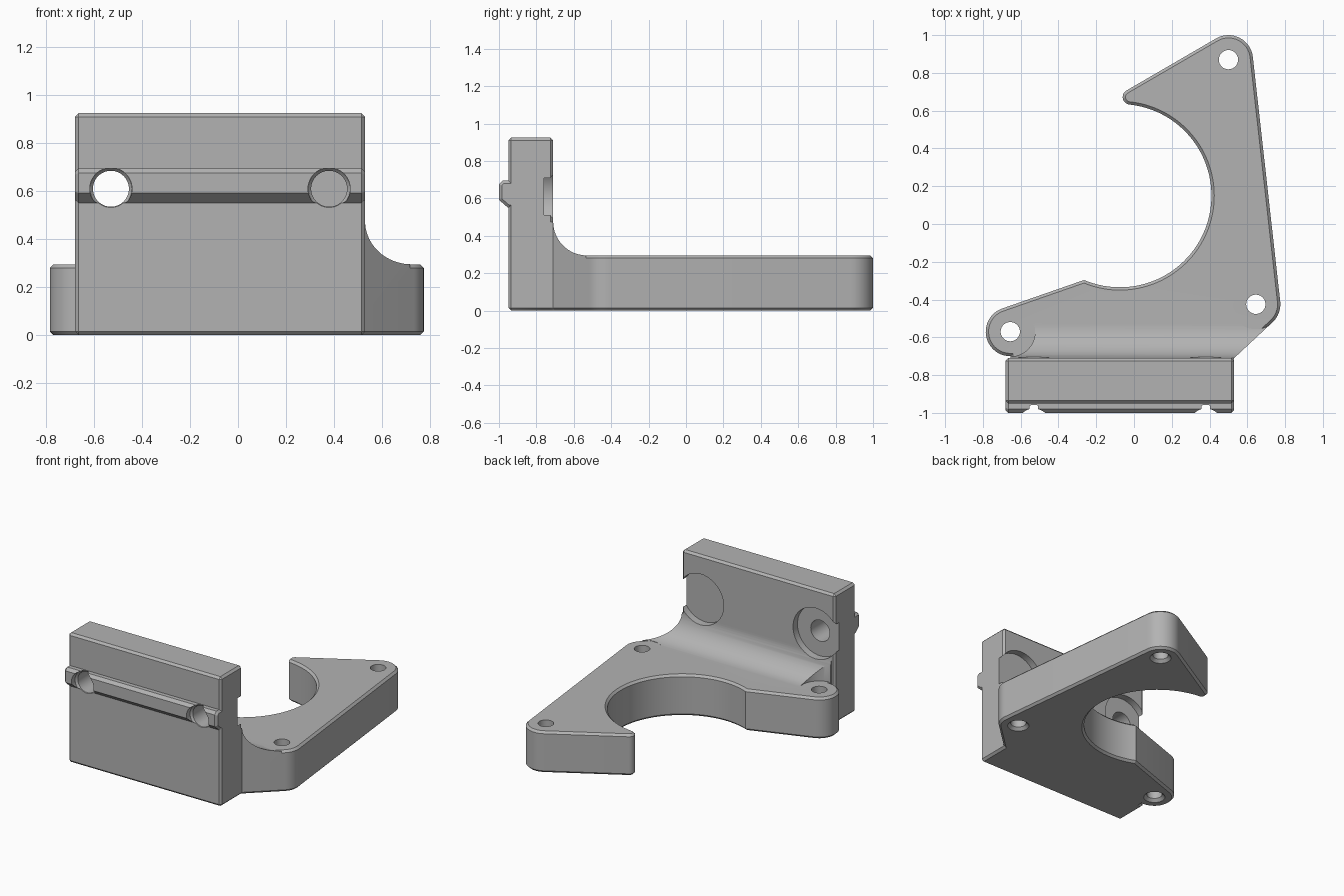
import bpy, bmesh, math
from mathutils import Matrix, Vector

old = bpy.data.objects.get("Cube")
if old:
    bpy.data.objects.remove(old)

grey = bpy.data.materials.new("mid grey")
grey.use_nodes = True
grey.diffuse_color = (0.45, 0.45, 0.45, 1)
grey.node_tree.nodes["Principled BSDF"].inputs["Base Color"].default_value = grey.diffuse_color

TOP = 0.295
CHAMFER = 0.015
SCREWS = [(-0.655, -0.57), (0.645, -0.425), (0.5, 0.87)]
BOLTS = [-0.53, 0.38]
BOLT_Z = 0.61


def add_object(name, bm):
    bmesh.ops.recalc_face_normals(bm, faces=bm.faces)
    mesh = bpy.data.meshes.new(name)
    bm.to_mesh(mesh)
    bm.free()
    mesh.materials.append(grey)
    obj = bpy.data.objects.new(name, mesh)
    bpy.context.collection.objects.link(obj)
    return obj


def chamfer(bm, edges):
    bmesh.ops.bevel(bm, geom=edges, offset=CHAMFER, segments=1,
                    affect='EDGES', clamp_overlap=False)


def prism(name, points, push, rim=False):
    """Extrude a closed loop of 3D points; rim chamfers both end outlines."""
    bm = bmesh.new()
    face = bm.faces.new([bm.verts.new(p) for p in points])
    out = bmesh.ops.extrude_face_region(bm, geom=[face], use_keep_orig=True)
    moved = [g for g in out["geom"] if isinstance(g, bmesh.types.BMVert)]
    bmesh.ops.translate(bm, verts=moved, vec=push)
    bmesh.ops.recalc_face_normals(bm, faces=bm.faces)
    if rim:
        axis = Vector(push).normalized()
        chamfer(bm, [e for e in bm.edges
                     if abs((e.verts[0].co - e.verts[1].co).dot(axis)) < 1e-4])
    return add_object(name, bm)


def cone(name, start, end, r1, r2):
    start, end = Vector(start), Vector(end)
    turn = (end - start).to_track_quat('Z', 'Y').to_matrix().to_4x4()
    bm = bmesh.new()
    bmesh.ops.create_cone(bm, cap_ends=True, segments=48, radius1=r1, radius2=r2,
                          depth=(end - start).length,
                          matrix=Matrix.Translation((start + end) / 2) @ turn)
    return add_object(name, bm)


def combine(target, other, operation):
    mod = target.modifiers.new(operation.lower(), 'BOOLEAN')
    mod.operation, mod.solver, mod.object = operation, 'EXACT', other
    bpy.context.view_layer.objects.active = target
    bpy.ops.object.modifier_apply(modifier=mod.name)
    bpy.data.objects.remove(other)


def arc(center, r, a0, a1, n):
    return [(center[0] + r * math.cos(math.radians(a0 + (a1 - a0) * i / n)),
             center[1] + r * math.sin(math.radians(a0 + (a1 - a0) * i / n)))
            for i in range(n + 1)]


# Hook-shaped base outline, counter-clockwise from the left pad
pad, corner, peak = SCREWS
outline = arc(pad, 0.13, 111, 270, 20)
outline += [(-0.655, -0.75), (0.53, -0.75), (0.53, -0.71)]
outline += arc(corner, 0.13, -47, 6, 10)
outline += arc(peak, 0.13, 6, 120, 16)
outline += arc((-0.02, 0.672), 0.04, 120, 264, 12)
outline += arc((-0.075, 0.15), 0.485, 443, 247, 64)

base = prism("bracket", [(x, y, 0) for x, y in outline], (0, 0, TOP), rim=True)

# Concave fillet between base and plate, trimmed to the base outline
profile = [(-0.8, 0.1), (-0.53, 0.1)] + arc((-0.53, 0.475), 0.18, 270, 180, 20) + [(-0.8, 0.475)]
fillet = prism("fillet", [(-0.654, y, z) for y, z in profile], (1.5, 0, 0))
combine(fillet, prism("trim", [(x, y, -0.1) for x, y in outline], (0, 0, 1)), 'INTERSECT')
for x, y in SCREWS[:2]:
    combine(fillet, cone("clearance", (x, y, 0.2), (x, y, 0.8), 0.132, 0.132), 'DIFFERENCE')

# Upright mounting plate
bm = bmesh.new()
bmesh.ops.create_cube(bm, size=1)
bmesh.ops.scale(bm, verts=bm.verts, vec=(1.21, 0.24, 0.925))
bmesh.ops.translate(bm, verts=bm.verts, vec=(-0.075, -0.83, 0.4625))
chamfer(bm, bm.edges[:])
plate = add_object("plate", bm)

# Locating rail across the front of the plate
rail_profile = [(-0.9, 0.55), (-0.952, 0.55), (-1, 0.592), (-1, 0.675), (-0.98, 0.695), (-0.9, 0.695)]
rail = prism("rail", [(-0.68, y, z) for y, z in rail_profile], (1.21, 0, 0), rim=True)

combine(base, fillet, 'UNION')
combine(base, plate, 'UNION')
combine(base, rail, 'UNION')

# Screw holes through the base, countersunk underneath
for x, y in SCREWS:
    combine(base, cone("hole", (x, y, -0.1), (x, y, 0.4), 0.051, 0.051), 'DIFFERENCE')
    combine(base, cone("sink", (x, y, -0.01), (x, y, 0.02), 0.081, 0.051), 'DIFFERENCE')

# Bolt holes through the plate, flared in front and counterbored behind
for x in BOLTS:
    for y0, y1, r0, r1 in [(-1.1, -0.5, 0.075, 0.075), (-1.1, -0.96, 0.088, 0.088),
                           (-0.961, -0.945, 0.088, 0.074), (-0.76, -0.45, 0.18, 0.18)]:
        combine(base, cone("bore", (x, y0, BOLT_Z), (x, y1, BOLT_Z), r0, r1), 'DIFFERENCE')

bpy.ops.object.select_all(action='DESELECT')
base.select_set(True)
bpy.context.view_layer.objects.active = base
bpy.ops.object.shade_smooth_by_angle(angle=math.radians(28))
